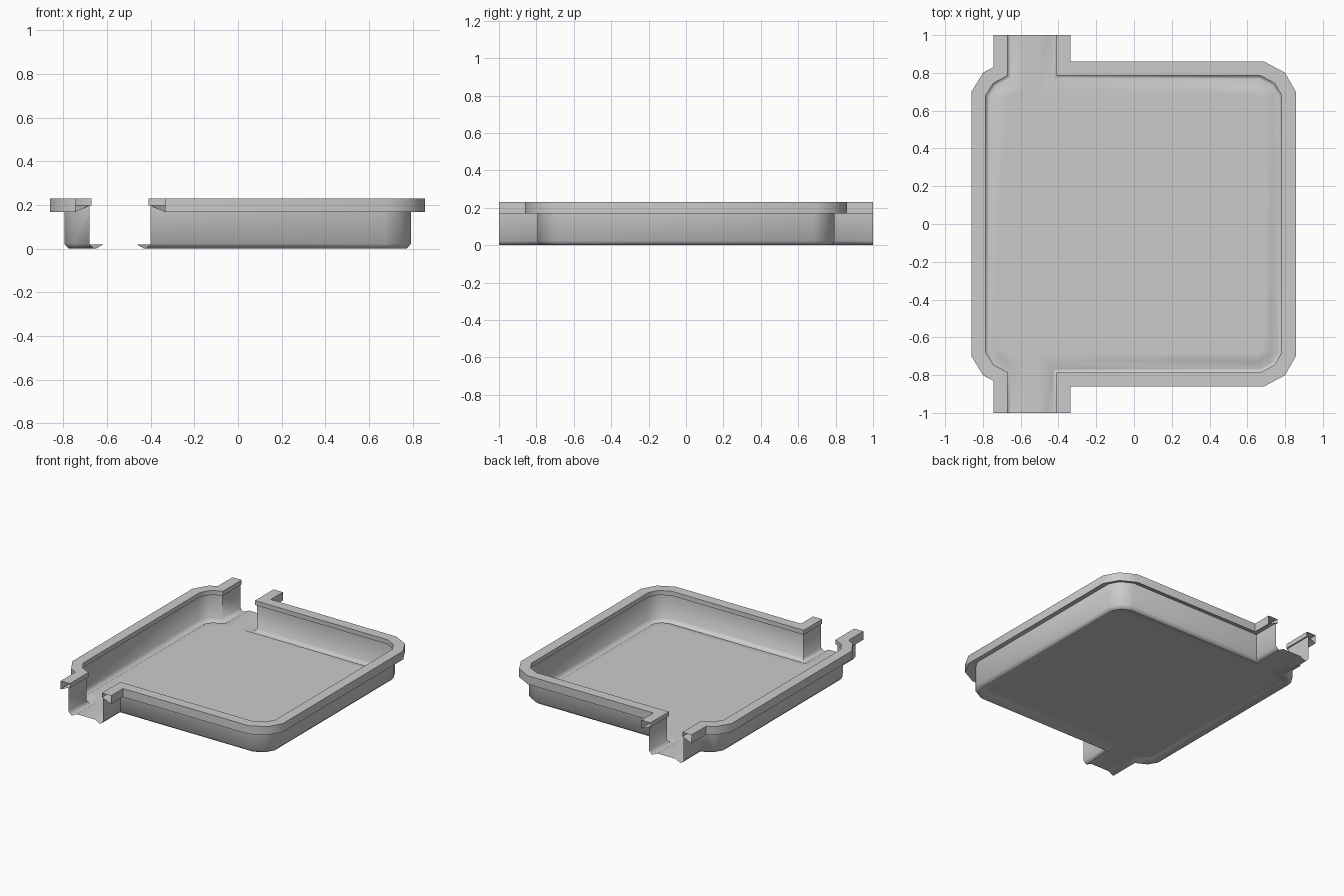
import bpy, bmesh, math
from mathutils import Vector

cube = bpy.data.objects.get("Cube")
if cube:
    bpy.data.objects.remove(cube, do_unlink=True)

grey = bpy.data.materials.new("light grey")
grey.use_nodes = True
colour = (0.6, 0.6, 0.6, 1)
grey.diffuse_color = colour
grey.node_tree.nodes["Principled BSDF"].inputs["Base Color"].default_value = colour

# Cross-section: (distance outside the inner lip, height)
UNDERSIDE = (0.01, 0.197)
SECTIONS = {
    "rim": [UNDERSIDE, (0.075, 0.168), (0.075, 0.23), (0, 0.23), (0, 0.197), UNDERSIDE],
    "wall": [UNDERSIDE, (0.01, 0.022), (-0.008, 0.002), (-0.018, 0),
             (-0.055, 0.02), (-0.10, 0.02)],
}


def mirrored(half):
    """Back half of a plan path, completed by its front half."""
    return half + [(x, -y) for x, y in reversed(half)]


# Inner lip in plan, clockwise: two sides separated by the open channels
RIGHT = mirrored([(-0.41, 1), (-0.41, 0.785), (0.67, 0.785), (0.745, 0.745), (0.782, 0.68)])
LEFT = mirrored([(-0.67, 1), (-0.67, 0.785), (-0.745, 0.745), (-0.785, 0.68)])[::-1]


def offset(path, distance):
    """Move an open plan path outwards with mitred corners."""
    pts = [Vector(p) for p in path]
    dirs = [(b - a).normalized() for a, b in zip(pts, pts[1:])]
    normals = [Vector((-d.y, d.x)) for d in dirs]
    result = []
    for i, p in enumerate(pts):
        before = normals[max(i - 1, 0)]
        after = normals[min(i, len(normals) - 1)]
        result.append(p + (before + after) * distance / (1 + before.dot(after)))
    return result


def sweep(bm, path, section):
    """Sweep a section along a path and return the last ring."""
    rings = [[bm.verts.new((p.x, p.y, z)) for p in offset(path, d)] for d, z in section]
    for a, b in zip(rings, rings[1:]):
        for i in range(len(path) - 1):
            bm.faces.new((a[i], a[i + 1], b[i + 1], b[i]))
    return rings[-1]


def finish(bm, name):
    bmesh.ops.remove_doubles(bm, verts=bm.verts, dist=0.0001)
    bmesh.ops.recalc_face_normals(bm, faces=bm.faces)
    mesh = bpy.data.meshes.new(name)
    bm.to_mesh(mesh)
    bm.free()
    mesh.materials.append(grey)
    obj = bpy.data.objects.new(name, mesh)
    bpy.context.collection.objects.link(obj)
    bpy.ops.object.select_all(action='DESELECT')
    obj.select_set(True)
    bpy.context.view_layer.objects.active = obj
    bpy.ops.object.shade_smooth_by_angle(angle=math.radians(50))


# Hollow rims, open at the channel ends
for side, path in (("left", RIGHT), ("right", LEFT)):
    bm = bmesh.new()
    sweep(bm, path, SECTIONS["rim"])
    finish(bm, side + "_rim")

# Walls with a shallow gutter, joined by the flat floor
bm = bmesh.new()
floor = sweep(bm, RIGHT, SECTIONS["wall"]) + sweep(bm, LEFT, SECTIONS["wall"])
bm.faces.new(floor)
finish(bm, "basin")
